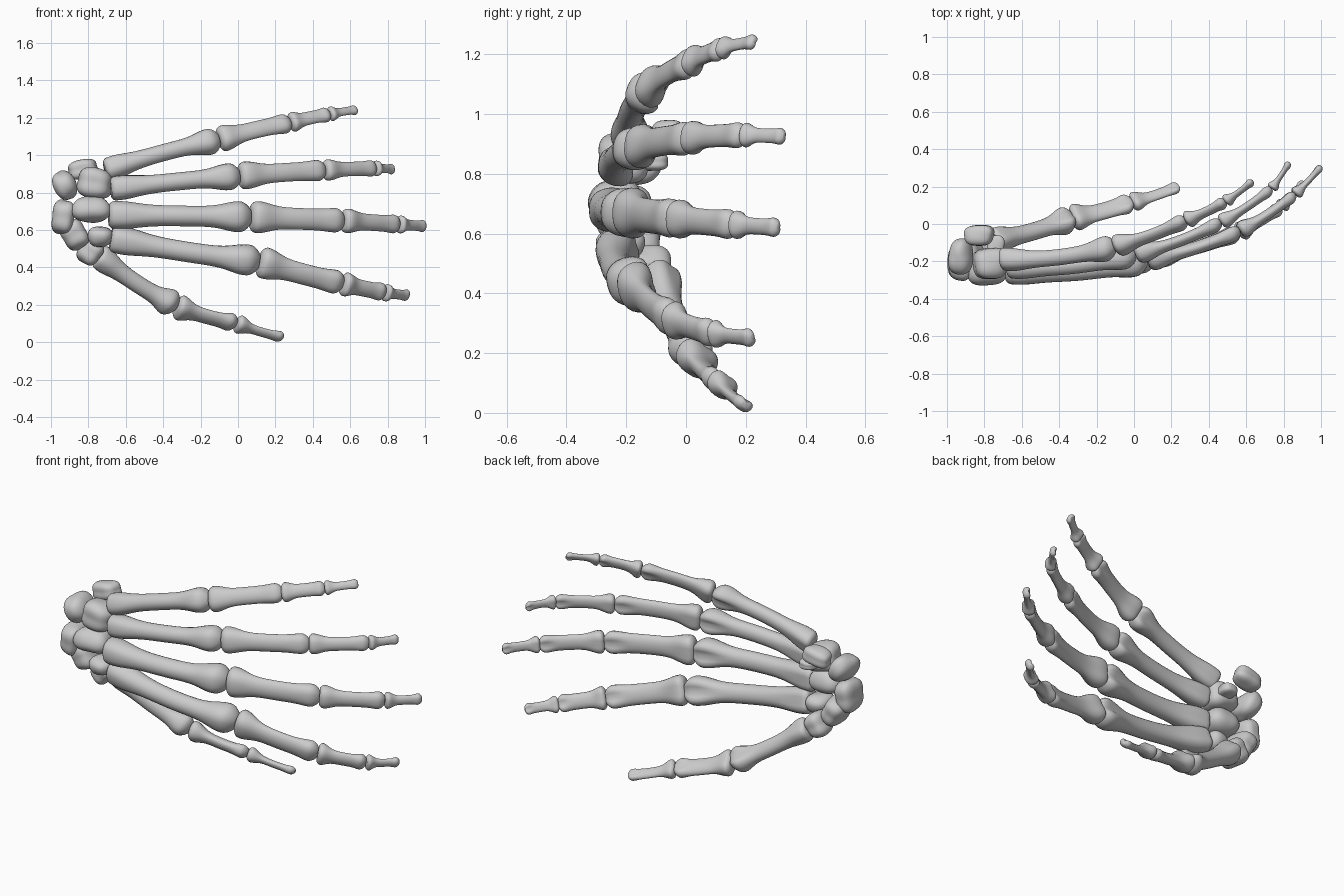
import bpy, bmesh, math
from mathutils import Vector, Euler

if "Cube" in bpy.data.objects:
    bpy.data.objects.remove(bpy.data.objects["Cube"])

SEG, RINGS = 24, 36


def finish(bm, name):
    bmesh.ops.recalc_face_normals(bm, faces=bm.faces)
    me = bpy.data.meshes.new(name)
    bm.to_mesh(me)
    bm.free()
    for p in me.polygons:
        p.use_smooth = True
    ob = bpy.data.objects.new(name, me)
    bpy.context.collection.objects.link(ob)


def bump(t, centre, spread):
    return math.exp(-((t - centre) / spread) ** 2)


def roll_off(dist, length, start):
    """Rounded end: shrinks the section close to the end of the bone."""
    u = min(1, start + (1 - start) * dist / length)
    return math.sqrt(1 - (1 - u) ** 2)


def power(v, n):
    return math.copysign(abs(v) ** (2 / n), v)


def bone(name, p0, p1, dorsal, base, shaft, head, deep, bow):
    """Long bone: wide base, thin shaft, grooved knuckle, bowed dorsally."""
    span = p1 - p0
    length = span.length
    axis = span.normalized()
    d = (dorsal - axis * dorsal.dot(axis)).normalized()
    side = axis.cross(d)
    bm = bmesh.new()
    rings = []
    for i in range(RINGS + 1):
        t = .5 - .5 * math.cos(math.pi * i / RINGS)  # denser at both ends
        kb, kh = bump(t, .07, .17), bump(t, .91, .13)
        width = shaft + (base - shaft) * kb + (head - shaft) * kh
        width *= roll_off(t * length, .16 * base, .35)
        width *= roll_off((1 - t) * length, .38 * head, .12)
        depth = width * (deep + .2 * (1 - deep) * (2 * kb + kh))
        groove = .12 * kb + .4 * kh
        n = 2.1 + .5 * (kb + kh)
        c = p0 + span * t + d * bow * math.sin(math.pi * t)
        ring = []
        for k in range(SEG):
            a = math.tau * k / SEG
            x, y = power(math.cos(a), n), power(math.sin(a), n)
            if y < 0:
                y *= 1 - groove * bump(x, 0, .4)
            else:
                x *= 1 - .12 * y
            ring.append(bm.verts.new(c + side * x * width / 2 + d * y * depth / 2))
        rings.append(ring)
    for r, q in zip(rings, rings[1:]):
        for k in range(SEG):
            m = (k + 1) % SEG
            bm.faces.new((r[k], r[m], q[m], q[k]))
    for ring in (rings[0], rings[-1]):
        bm.faces.new(ring)
    finish(bm, name)


def finger(name, scale, roll, *joints):
    """Chain of bones through the joints; roll turns the back of the finger."""
    pts = [Vector(j) for j in joints]
    dorsal = Vector((0, -math.cos(roll), math.sin(roll)))
    parts = ["metacarpal", "proximal_phalanx", "middle_phalanx", "distal_phalanx"]
    if len(pts) == 4:
        parts.pop(2)
    for part, a, b in zip(parts, pts, pts[1:]):
        base, shaft, head = (scale * w for w in WIDTHS[part])
        if part == "distal_phalanx" and len(pts) == 4:
            base, shaft, head = base * 1.3, shaft * 1.3, head * 1.2
        meta = part == "metacarpal"
        bone(name + "_" + part, a, b, dorsal, base, shaft, head,
             .92 if meta else .6, .05 * (b - a).length ** 1.5)


def carpal(name, loc, half, tilt=0):
    """Rounded, slightly faceted pebble of bone."""
    bm = bmesh.new()
    bmesh.ops.create_icosphere(bm, subdivisions=4, radius=1)
    turn = Euler((0, math.radians(tilt), 0)).to_matrix()
    seed = 9 * loc[0] + 7 * loc[2]
    n = 2.7
    for v in bm.verts:
        c = v.co.copy()
        r = sum(abs(q) ** n for q in c) ** (-1 / n)
        r *= .96 + .06 * math.sin(3 * c.x + seed) * math.cos(3 * c.y + 2 * seed) \
            + .05 * math.sin(4 * c.z + 2 * seed)
        v.co = turn @ Vector([q * r * h for q, h in zip(c, half)]) + Vector(loc)
    finish(bm, name)


# Base, shaft and head widths of each bone type
WIDTHS = {
    "metacarpal": (.15, .11, .165),
    "proximal_phalanx": (.17, .115, .13),
    "middle_phalanx": (.13, .088, .1),
    "distal_phalanx": (.095, .055, .065),
}

# Fingers, wrist end to tip
finger("little", .84, .4, (-.71, -.19, .92), (-.1, -.12, 1.085), (.28, .02, 1.175),
       (.49, .12, 1.22), (.635, .23, 1.243))
finger("ring", .87, .1, (-.68, -.23, .82), (.01, -.16, .89), (.465, .01, .92),
       (.735, .19, .93), (.83, .33, .925))
finger("middle", 1, 0, (-.69, -.25, .68), (.07, -.19, .67), (.565, -.035, .65),
       (.86, .16, .63), (1, .31, .62))
finger("index", 1, -.25, (-.68, -.225, .555), (.115, -.17, .43), (.56, -.045, .312),
       (.785, .09, .265), (.91, .225, .25))
finger("thumb", .89, -.95, (-.75, -.09, .465), (-.33, .03, .19), (-.01, .115, .1),
       (.24, .2, .025))

# Wrist bones
carpal("pisiform", (-.83, -.06, .925), (.085, .06, .05), -12)
carpal("triquetrum", (-.925, -.175, .84), (.06, .095, .085), -25)
carpal("lunate", (-.935, -.21, .67), (.063, .1, .09), 8)
carpal("scaphoid", (-.875, -.18, .575), (.07, .1, .08), -30)
carpal("hamate", (-.765, -.21, .85), (.1, .09, .08), 10)
carpal("hamate_hook", (-.74, -.115, .84), (.05, .06, .03))
carpal("capitate", (-.785, -.235, .71), (.105, .095, .075))
carpal("trapezoid", (-.735, -.22, .565), (.066, .08, .058))
carpal("trapezium", (-.79, -.13, .485), (.066, .085, .07), 35)
